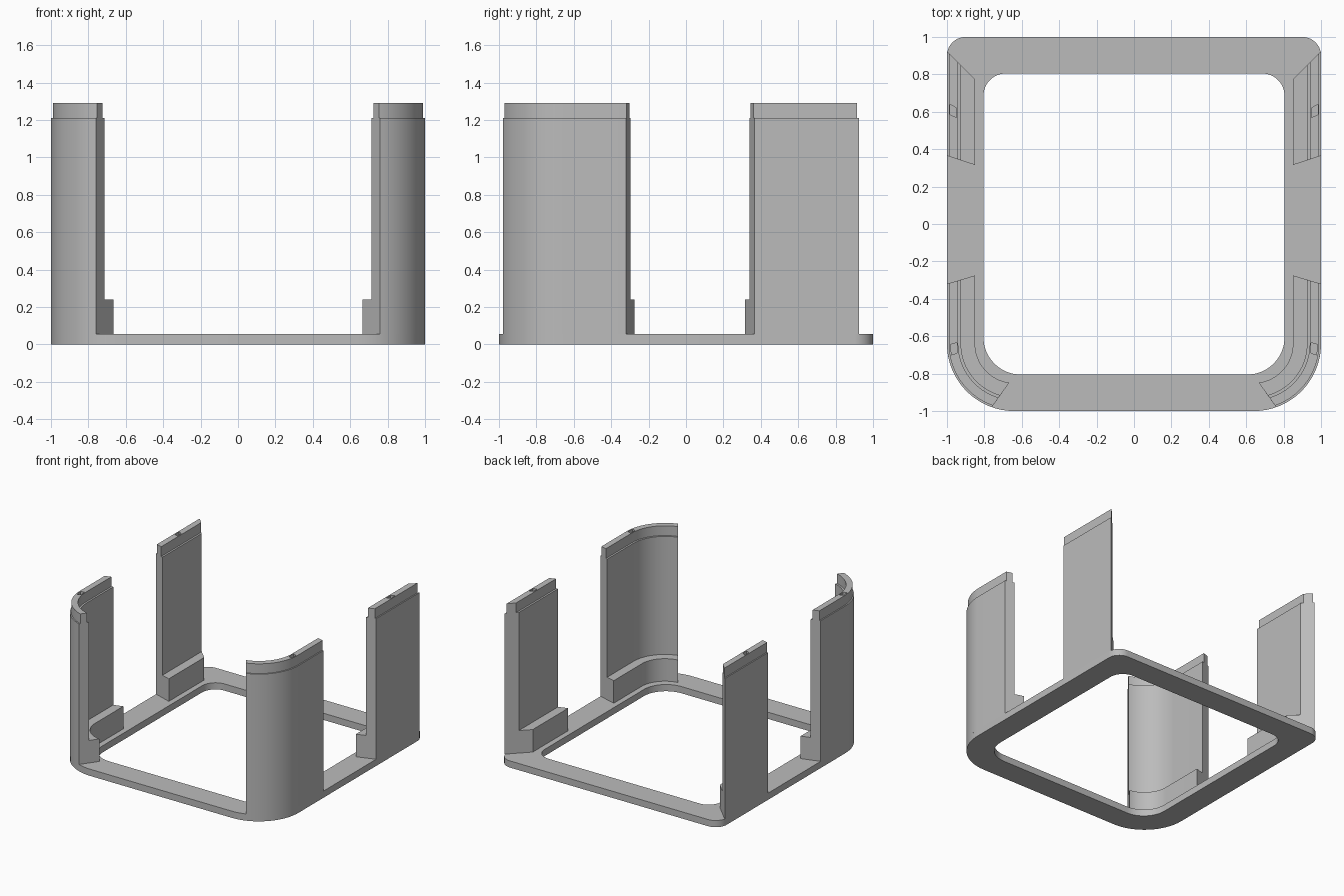
import bpy, bmesh
from math import sin, cos, pi, atan2, sqrt

cube = bpy.data.objects.get("Cube")
if cube:
    bpy.data.objects.remove(cube, do_unlink=True)

BASE_TOP = 0.055
R = 0.36          # outer radius of the front corners
C = 1 - R         # centre offset of the front corners

grey = bpy.data.materials.new("plain_grey")
grey.use_nodes = True
GREY = (0.5, 0.5, 0.5, 1)
grey.diffuse_color = GREY
grey.node_tree.nodes["Principled BSDF"].inputs["Base Color"].default_value = GREY


def make_object(name, bm):
    bmesh.ops.recalc_face_normals(bm, faces=bm.faces)
    mesh = bpy.data.meshes.new(name)
    bm.to_mesh(mesh)
    bm.free()
    mesh.materials.append(grey)
    obj = bpy.data.objects.new(name, mesh)
    bpy.context.collection.objects.link(obj)
    return obj


def activate(obj):
    bpy.ops.object.select_all(action='DESELECT')
    obj.select_set(True)
    bpy.context.view_layer.objects.active = obj


def smooth(obj):
    activate(obj)
    bpy.ops.object.shade_smooth_by_angle(angle=pi / 6)


def sweep(bm, rings, closed):
    """Join rings of points into a skin, either looped or capped."""
    rows = [[bm.verts.new(p) for p in ring] for ring in rings]
    count = len(rows[0])
    pairs = list(zip(rows, rows[1:]))
    if closed:
        pairs.append((rows[-1], rows[0]))
    for a, b in pairs:
        for i in range(count):
            j = (i + 1) % count
            bm.faces.new((a[i], a[j], b[j], b[i]))
    if not closed:
        bm.faces.new(rows[0])
        bm.faces.new(rows[-1])


def rounded_square(half, front_r, back_r, steps=16):
    """Outline running anticlockwise from the rear left corner."""
    points = []
    for k, (sx, sy) in enumerate([(1, 1), (-1, 1), (-1, -1), (1, -1)]):
        r = back_r if sy > 0 else front_r
        for i in range(steps + 1):
            a = (k + i / steps) * pi / 2
            points.append((sx * (half - r) + r * cos(a), sy * (half - r) + r * sin(a)))
    return points


# Base frame
bm = bmesh.new()
outer = rounded_square(1, R, 0.1)
inner = rounded_square(0.805, 0.2, 0.12)
sweep(bm, [[(*o, 0), (*o, BASE_TOP), (*i, BASE_TOP), (*i, 0)]
           for o, i in zip(outer, inner)], True)
smooth(make_object("base_frame", bm))

# Post section: inset from the outer face, and height
SECTION = [(0, BASE_TOP), (0.15, BASE_TOP), (0.15, 0.24), (0.075, 0.24),
           (0.075, 1.21), (0.06, 1.21), (0.06, 1.29), (0.01, 1.29),
           (0.01, 1.21), (0, 1.21)]


def front_path(d, steps=20):
    """Straight side, then an arc that stops on a slanted end plane."""
    r = R - d
    px, py, ux, uy = 0.12, -0.339, -0.581, 0.814
    b = px * ux + py * uy
    t = -b - sqrt(b * b - (px * px + py * py - r * r)) if d else 0
    end = atan2(py + t * uy, px + t * ux)
    arc = [(C + r * cos(end * i / steps), -C + r * sin(end * i / steps))
           for i in range(steps + 1)]
    return [(1 - d, -0.32 + 0.3 * d)] + arc


def rear_path(d):
    return [(1 - d, 0.365 - 0.33 * d), (1 - d, 0.925 - d)]


def make_posts(name, path, slot):
    bm = bmesh.new()
    columns = [[(x, y, z) for x, y in path(d)] for d, z in SECTION]
    sweep(bm, list(zip(*columns)), False)
    posts = make_object(name, bm)

    # Small slot sunk into the top of the tongue
    bm = bmesh.new()
    sweep(bm, [[(x, y, z) for x, y in slot] for z in (1.24, 1.35)], False)
    cutter = make_object(name + "_slot_cutter", bm)
    cutter.hide_render = True

    activate(posts)
    cut = posts.modifiers.new("slot", 'BOOLEAN')
    cut.operation = 'DIFFERENCE'
    cut.solver = 'EXACT'
    cut.object = cutter
    bpy.ops.object.modifier_apply(modifier=cut.name)
    bpy.data.objects.remove(cutter, do_unlink=True)

    # Matching post on the other side
    mirror = posts.modifiers.new("mirror", 'MIRROR')
    mirror.use_mirror_merge = False
    bpy.ops.object.modifier_apply(modifier=mirror.name)
    smooth(posts)


make_posts("front_corner_posts", front_path,
           [(0.982, -0.645), (0.947, -0.635), (0.945, -0.69), (0.975, -0.70)])
make_posts("rear_side_posts", rear_path,
           [(0.983, 0.64), (0.95, 0.62), (0.95, 0.57), (0.983, 0.585)])
